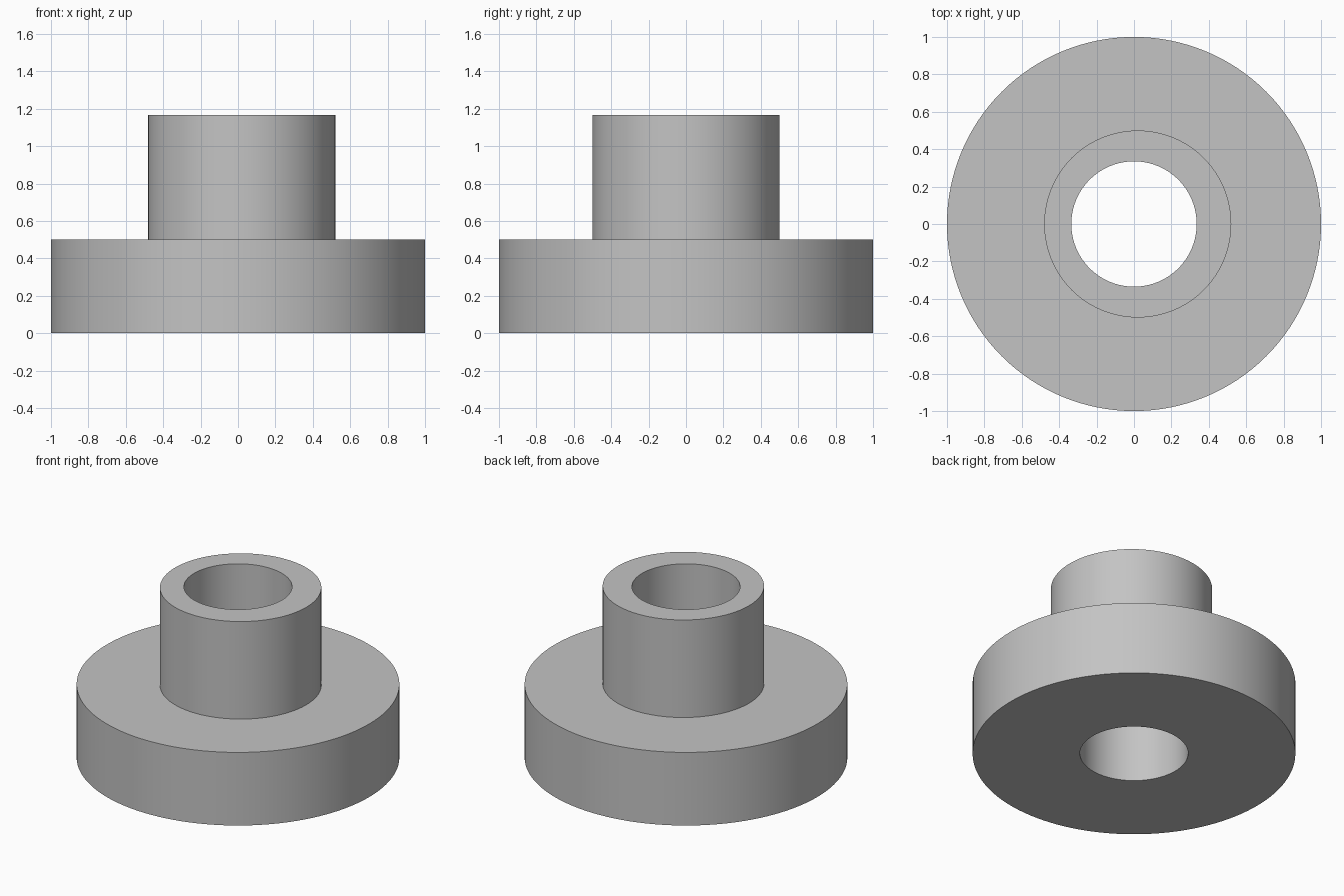
import bpy
import bmesh
from math import cos, sin, tau, radians

if "Cube" in bpy.data.objects:
    bpy.data.objects.remove(bpy.data.objects["Cube"], do_unlink=True)

SEGMENTS = 128
FLANGE_R, COLLAR_R, BORE_R = 1.0, 0.5, 0.335
FLANGE_Z, TOP_Z = 0.5, 1.167
COLLAR_X = 0.02  # the collar sits slightly off centre

# Plain grey material
grey = bpy.data.materials.new("plain grey")
grey.use_nodes = True
colour = (0.55, 0.55, 0.55, 1)
grey.diffuse_color = colour
grey.node_tree.nodes["Principled BSDF"].inputs["Base Color"].default_value = colour


def ring(bm, radius, z, x=0):
    angles = [tau * i / SEGMENTS for i in range(SEGMENTS)]
    return [bm.verts.new((x + radius * cos(a), radius * sin(a), z)) for a in angles]


def bridge(bm, lower, upper):
    for i in range(SEGMENTS):
        j = (i + 1) % SEGMENTS
        bm.faces.new((lower[i], lower[j], upper[j], upper[i]))


# Flanged bushing: flange, off-centre collar and through bore as one closed skin
bm = bmesh.new()
rings = [
    ring(bm, FLANGE_R, 0),
    ring(bm, FLANGE_R, FLANGE_Z),
    ring(bm, COLLAR_R, FLANGE_Z, COLLAR_X),
    ring(bm, COLLAR_R, TOP_Z, COLLAR_X),
    ring(bm, BORE_R, TOP_Z),
    ring(bm, BORE_R, 0),
]
for k, lower in enumerate(rings):
    bridge(bm, lower, rings[(k + 1) % len(rings)])
bmesh.ops.recalc_face_normals(bm, faces=bm.faces[:])

mesh = bpy.data.meshes.new("flanged_bushing")
bm.to_mesh(mesh)
bm.free()
mesh.materials.append(grey)
bushing = bpy.data.objects.new("flanged_bushing", mesh)
bpy.context.collection.objects.link(bushing)

# Smooth walls with crisp rims
bpy.ops.object.select_all(action="DESELECT")
bushing.select_set(True)
bpy.context.view_layer.objects.active = bushing
bpy.ops.object.shade_smooth_by_angle(angle=radians(30))
